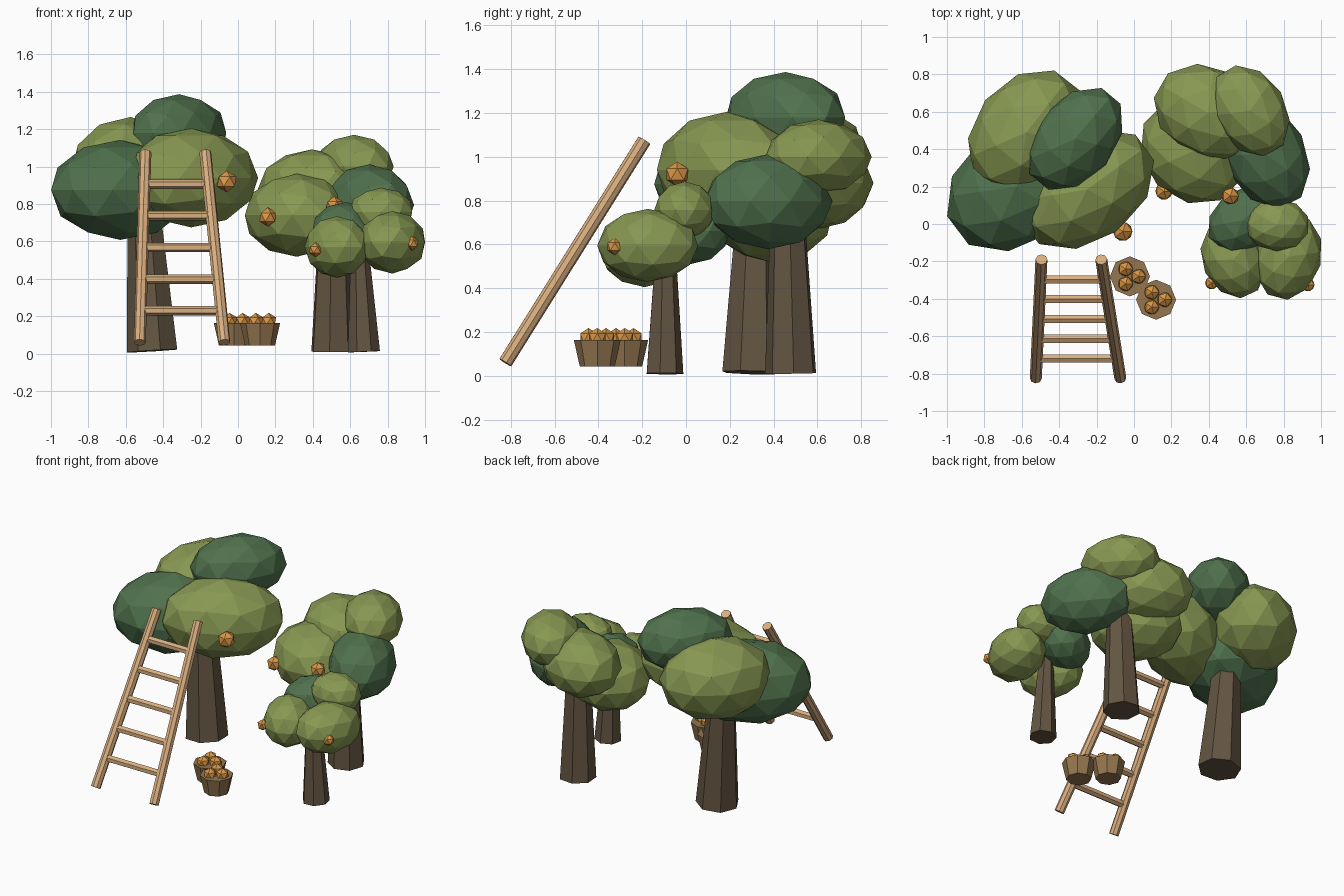
import bpy, math
from mathutils import Vector

if "Cube" in bpy.data.objects:
    bpy.data.objects.remove(bpy.data.objects["Cube"], do_unlink=True)


def material(name, rgb):
    m = bpy.data.materials.new(name)
    m.use_nodes = True
    m.diffuse_color = (*rgb, 1)
    m.node_tree.nodes["Principled BSDF"].inputs["Base Color"].default_value = (*rgb, 1)
    return m


LIGHT = material("light leaf green", (0.245, 0.315, 0.085))
DARK = material("dark leaf green", (0.08, 0.167, 0.074))
BARK = material("bark brown", (0.125, 0.09, 0.054))
WOOD = material("pale wood", (0.69, 0.425, 0.215))
BASKET = material("basket brown", (0.295, 0.182, 0.08))
FRUIT = material("orange fruit", (0.71, 0.31, 0.06))


def finish(name, mat):
    ob = bpy.context.object
    ob.name = name
    ob.data.materials.append(mat)
    return ob


def ball(name, centre, radii, mat, detail, turn=0):
    """Faceted ellipsoid, turned about z by an angle in degrees."""
    bpy.ops.mesh.primitive_ico_sphere_add(subdivisions=detail, radius=1, location=centre)
    bpy.context.object.scale = radii
    bpy.context.object.rotation_euler.z = math.radians(turn)
    return finish(name, mat)


def pole(name, start, end, r1, r2, mat, sides=8):
    """Tapered prism between two points."""
    a, b = Vector(start), Vector(end)
    bpy.ops.mesh.primitive_cone_add(vertices=sides, radius1=r1, radius2=r2,
                                    depth=(b - a).length, location=(a + b) / 2)
    ob = finish(name, mat)
    ob.rotation_mode = "QUATERNION"
    ob.rotation_quaternion = (b - a).to_track_quat("Z", "Y")
    return ob


def fruit(name, centre, r):
    ball(name, centre, (r, r, r), FRUIT, 1)


def tree(name, base, top, r1, r2, leaves, fruits, fruit_r):
    pole(name + "_trunk", base, top, r1, r2, BARK, 7)
    for centre, radii, turn, mat in leaves:
        ball(name + "_foliage", centre, radii, mat, 2, turn)
    for centre in fruits:
        fruit(name + "_fruit", centre, fruit_r)


# Large tree
tree("large_tree", (-0.455, 0.3, 0.015), (-0.505, 0.32, 0.85), 0.14, 0.085, [
    ((-0.63, 0.2, 0.875), (0.41, 0.31, 0.267), 37, DARK),
    ((-0.25, 0.185, 0.94), (0.4, 0.275, 0.265), 36, LIGHT),
    ((-0.575, 0.49, 0.995), (0.37, 0.28, 0.27), 52, LIGHT),
    ((-0.315, 0.455, 1.18), (0.315, 0.215, 0.207), 50, DARK),
], [(-0.06, -0.04, 0.92), (-0.475, -0.01, 0.84)], 0.058)

# Medium tree
tree("medium_tree", (0.505, 0.48, 0.01), (0.51, 0.465, 0.75), 0.12, 0.08, [
    ((0.315, 0.39, 0.74), (0.305, 0.265, 0.222), 135, LIGHT),
    ((0.7, 0.375, 0.795), (0.31, 0.22, 0.217), 117, DARK),
    ((0.395, 0.595, 0.88), (0.305, 0.245, 0.212), 150, LIGHT),
    ((0.62, 0.605, 1.0), (0.26, 0.193, 0.17), 121, LIGHT),
], [(0.16, 0.175, 0.73), (0.515, 0.15, 0.79)], 0.051)

# Small tree
tree("small_tree", (0.673, -0.1, 0.01), (0.65, -0.095, 0.58), 0.088, 0.048, [
    ((0.53, -0.19, 0.57), (0.215, 0.165, 0.165), 115, LIGHT),
    ((0.825, -0.175, 0.595), (0.235, 0.178, 0.167), 75, LIGHT),
    ((0.765, -0.005, 0.757), (0.175, 0.14, 0.13), 0, LIGHT),
    ((0.58, 0.02, 0.66), (0.205, 0.16, 0.15), 40, DARK),
], [(0.415, -0.315, 0.555), (0.93, -0.325, 0.59)], 0.039)

# Leaning ladder
left_foot, left_top = Vector((-0.073, -0.825, 0.06)), Vector((-0.175, -0.19, 1.075))
right_foot, right_top = Vector((-0.525, -0.825, 0.06)), Vector((-0.495, -0.19, 1.075))
pole("ladder_left_rail", left_foot, left_top, 0.032, 0.032, WOOD)
pole("ladder_right_rail", right_foot, right_top, 0.032, 0.032, WOOD)
for i in range(1, 6):
    pole("ladder_rung", right_foot.lerp(right_top, i / 6),
         left_foot.lerp(left_top, i / 6), 0.025, 0.025, WOOD, 6)

# Baskets, each with three fruits on top
for x, y in [(-0.022, -0.28), (0.118, -0.405)]:
    pole("basket", (x, y, 0.043), (x, y, 0.163), 0.08, 0.107, BASKET)
    for k in range(3):
        a = k * math.tau / 3
        fruit("basket_fruit", (x + 0.046 * math.cos(a), y + 0.046 * math.sin(a), 0.174), 0.044)
